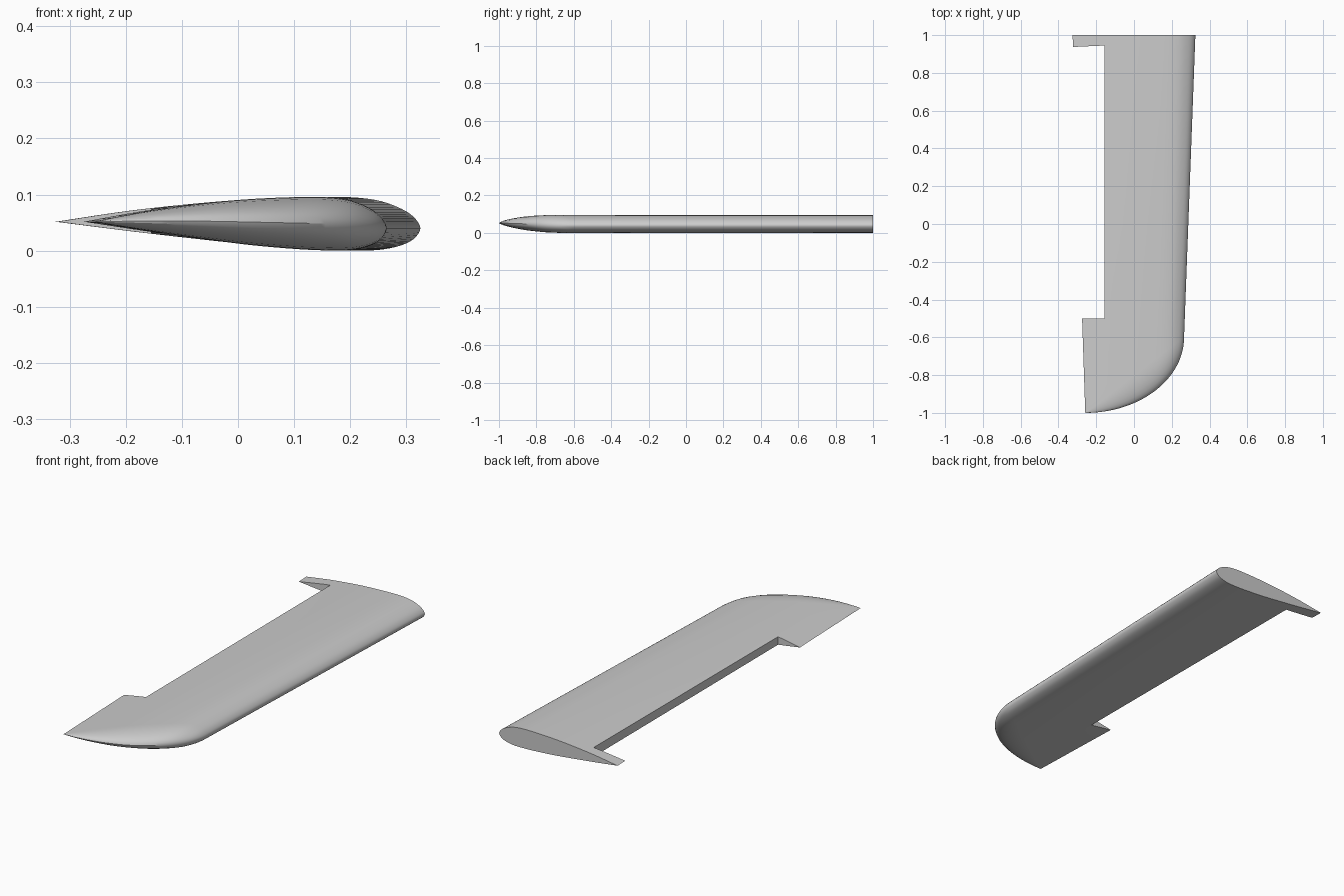
import bpy, bmesh, math
from mathutils import Vector

cube = bpy.data.objects.get("Cube")
if cube:
    bpy.data.objects.remove(cube, do_unlink=True)

grey = bpy.data.materials.new("wing grey")
grey.use_nodes = True
colour = (0.6, 0.6, 0.6, 1)
grey.diffuse_color = colour
grey.node_tree.nodes["Principled BSDF"].inputs["Base Color"].default_value = colour

# Airfoil: chord fraction from the leading edge, top height, bottom height
AIRFOIL = [(0, .04, .04), (.02, .061, .020), (.06, .077, .008), (.12, .090, .001),
           (.2, .0955, .0005), (.3, .0955, .003), (.45, .092, .010),
           (.6, .085, .020), (.8, .071, .035), (1, .0515, .0515)]
STEPS, ARC = 5, 14
ROOT, BEND, TIP = 1.0, -0.6, -1.0


def leading(y):
    return 0.265 + 0.06 * (y - BEND) / (ROOT - BEND)


def trailing(y):
    return -0.258 - 0.067 * (y - TIP) / (ROOT - TIP)


def spline(pts):
    """Smooth curve through the points."""
    pts = [pts[0]] + pts + [pts[-1]]
    out = []
    for a, b, c, d in zip(pts, pts[1:], pts[2:], pts[3:]):
        for i in range(STEPS):
            t = i / STEPS
            out.append(b + (c - a) * t / 2 + (a * 2 - b * 5 + c * 4 - d) * t * t / 2
                       + (b * 3 - a - c * 3 + d) * t ** 3 / 2)
    return out + [pts[-1]]


upper = [Vector((u, t)) for u, t, b in AIRFOIL]
lower = [Vector((u, b)) for u, t, b in AIRFOIL]
section = spline(upper[::-1] + lower[1:])       # trailing edge, over the nose, back
nose = len(section) // 2


def chord_x(u, y):
    return leading(y) + (trailing(y) - leading(y)) * u


def diagonal_y(x):
    return BEND + (TIP - BEND) * (leading(BEND) - x) / (leading(BEND) - trailing(TIP))


def seam(u):
    """Where a spanwise line meets the diagonal start of the rounded tip."""
    gap0 = BEND - diagonal_y(chord_x(u, BEND))
    gap1 = TIP - diagonal_y(chord_x(u, TIP))
    y = BEND + (TIP - BEND) * gap0 / (gap0 - gap1)
    return chord_x(u, y), y


def outline_y(x):
    k = (x - trailing(TIP)) / (leading(BEND) - trailing(TIP))
    return BEND + (TIP - BEND) * math.sqrt(max(0, 1 - k * k))


bm = bmesh.new()


def strip(rows):
    """Skin neighbouring rows of vertices with quads."""
    for r, s in zip(rows, rows[1:]):
        for i in range(len(r) - 1):
            bm.faces.new((r[i], r[i + 1], s[i + 1], s[i]))


# Main panel and root cap
root = [bm.verts.new((chord_x(u, ROOT), ROOT, z)) for u, z in section]
end = [bm.verts.new((*seam(u), z)) for u, z in section]
strip([root, end])
bm.faces.new(root[:-1])

# Rounded tip between the diagonal seam and the curved outline
rows = []
for i in range(nose + 1):
    u, top = section[i]
    bottom = section[-1 - i].y
    x, y = seam(u)
    reach = min(0, outline_y(x) - y)
    mid, half = (top + bottom) / 2, (top - bottom) / 2
    rows.append([bm.verts.new((x, y + reach * math.sin(a), mid + half * math.cos(a)))
                 for a in (math.pi * k / ARC for k in range(ARC + 1))])
strip(rows)
bmesh.ops.remove_doubles(bm, verts=bm.verts, dist=0.00005)
bmesh.ops.dissolve_degenerate(bm, edges=bm.edges, dist=0.00001)
bmesh.ops.recalc_face_normals(bm, faces=bm.faces)


def make_object(name, mesh_bm):
    mesh = bpy.data.meshes.new(name)
    mesh_bm.to_mesh(mesh)
    mesh_bm.free()
    mesh.materials.append(grey)
    obj = bpy.data.objects.new(name, mesh)
    bpy.context.collection.objects.link(obj)
    return obj


wing = make_object("wing", bm)

# Control surface notch in the trailing edge
cut = bmesh.new()
base = cut.faces.new([cut.verts.new((x, y, -0.2)) for x, y in
                      ((-0.155, -0.5), (-0.155, 0.945), (-0.5, 0.929), (-0.5, -0.5))])
up = bmesh.ops.extrude_face_region(cut, geom=[base])["geom"]
bmesh.ops.translate(cut, vec=(0, 0, 0.5),
                    verts=[v for v in up if isinstance(v, bmesh.types.BMVert)])
bmesh.ops.recalc_face_normals(cut, faces=cut.faces)
cutter = make_object("notch_cutter", cut)
cutter.hide_render = True

notch = wing.modifiers.new("notch", 'BOOLEAN')
notch.operation, notch.solver, notch.object = 'DIFFERENCE', 'EXACT', cutter
bpy.context.view_layer.objects.active = wing
wing.select_set(True)
cutter.select_set(False)
bpy.ops.object.modifier_apply(modifier=notch.name)
bpy.data.objects.remove(cutter, do_unlink=True)
bpy.ops.object.shade_smooth_by_angle(angle=math.radians(30))
